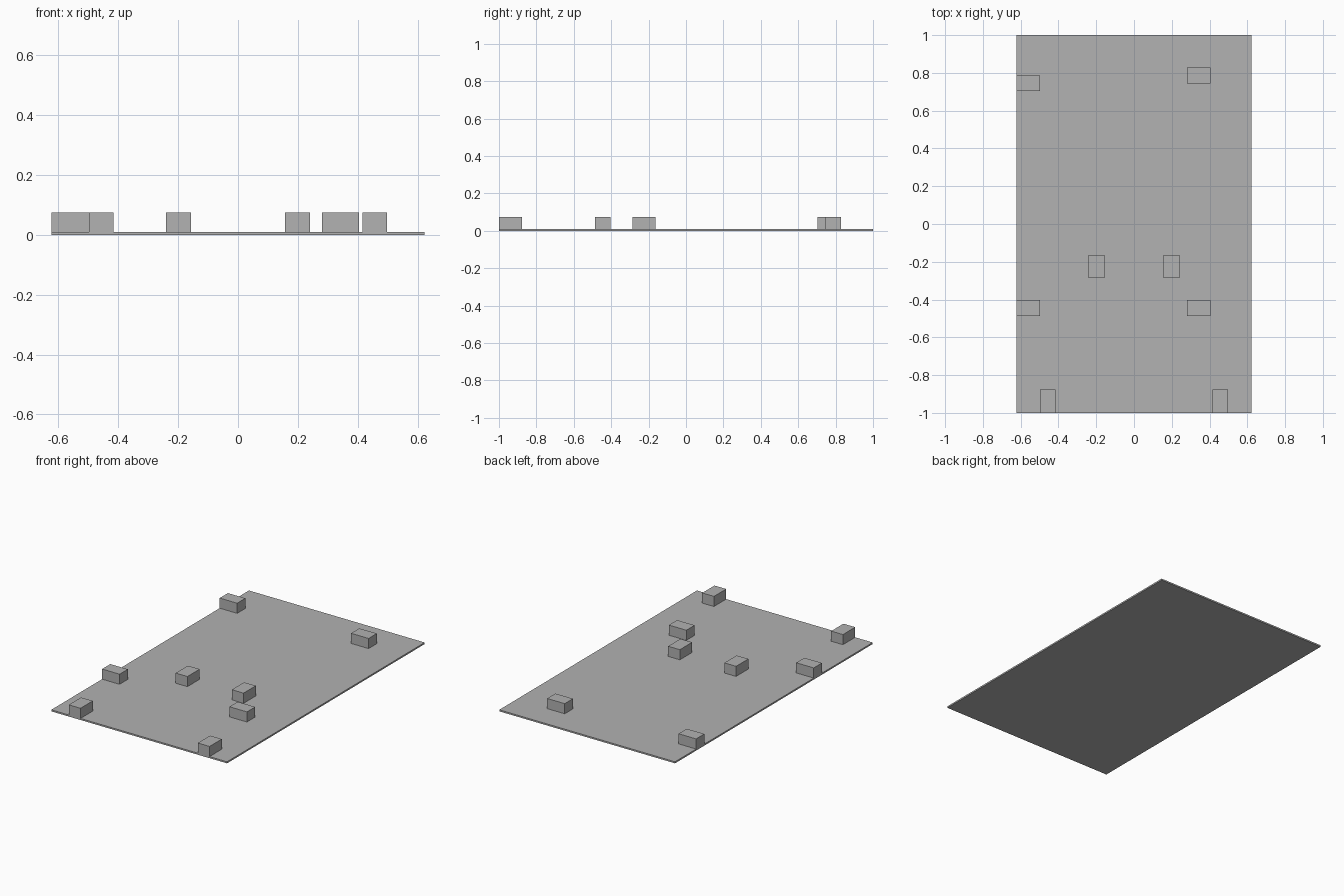
import bpy

cube = bpy.data.objects.get("Cube")
if cube:
    bpy.data.objects.remove(cube, do_unlink=True)

# Single matte grey for the whole model
grey = bpy.data.materials.new("plain_grey")
grey.use_nodes = True
colour = (0.445, 0.445, 0.445, 1)
grey.diffuse_color = colour
grey.node_tree.nodes["Principled BSDF"].inputs["Base Color"].default_value = colour

HALF_WIDTH = 0.6225
PLATE_TOP = 0.01
BLOCK_TOP = 0.075
LONG, SHORT = 0.124, 0.083


def box(name, x, y, bottom, top, width, depth):
    bpy.ops.mesh.primitive_cube_add(size=1, location=(x, y, (bottom + top) / 2))
    obj = bpy.context.object
    obj.name = name
    obj.scale = (width, depth, top - bottom)
    bpy.ops.object.transform_apply(location=False, rotation=False, scale=True)
    obj.data.materials.append(grey)


# Thin base plate
box("base_plate", 0, 0, 0, PLATE_TOP, 2 * HALF_WIDTH, 2)

# Blocks lying across the plate: two on the right edge, two set in on the left
edge_x = -HALF_WIDTH + LONG / 2
for name, x, y in (
    ("right_back_block", edge_x, 0.745),
    ("right_front_block", edge_x, -0.445),
    ("left_back_block", 0.342, 0.786),
    ("left_front_block", 0.342, -0.445),
):
    box(name, x, y, PLATE_TOP / 2, BLOCK_TOP, LONG, SHORT)

# Blocks pointing along the plate: a middle pair and a pair on the front edge
for side, sign in (("right", -1), ("left", 1)):
    box(side + "_middle_block", sign * 0.199, -0.225, PLATE_TOP / 2, BLOCK_TOP, SHORT, LONG)
    box(side + "_front_edge_block", sign * 0.457, -1 + LONG / 2, PLATE_TOP / 2, BLOCK_TOP, SHORT, LONG)
